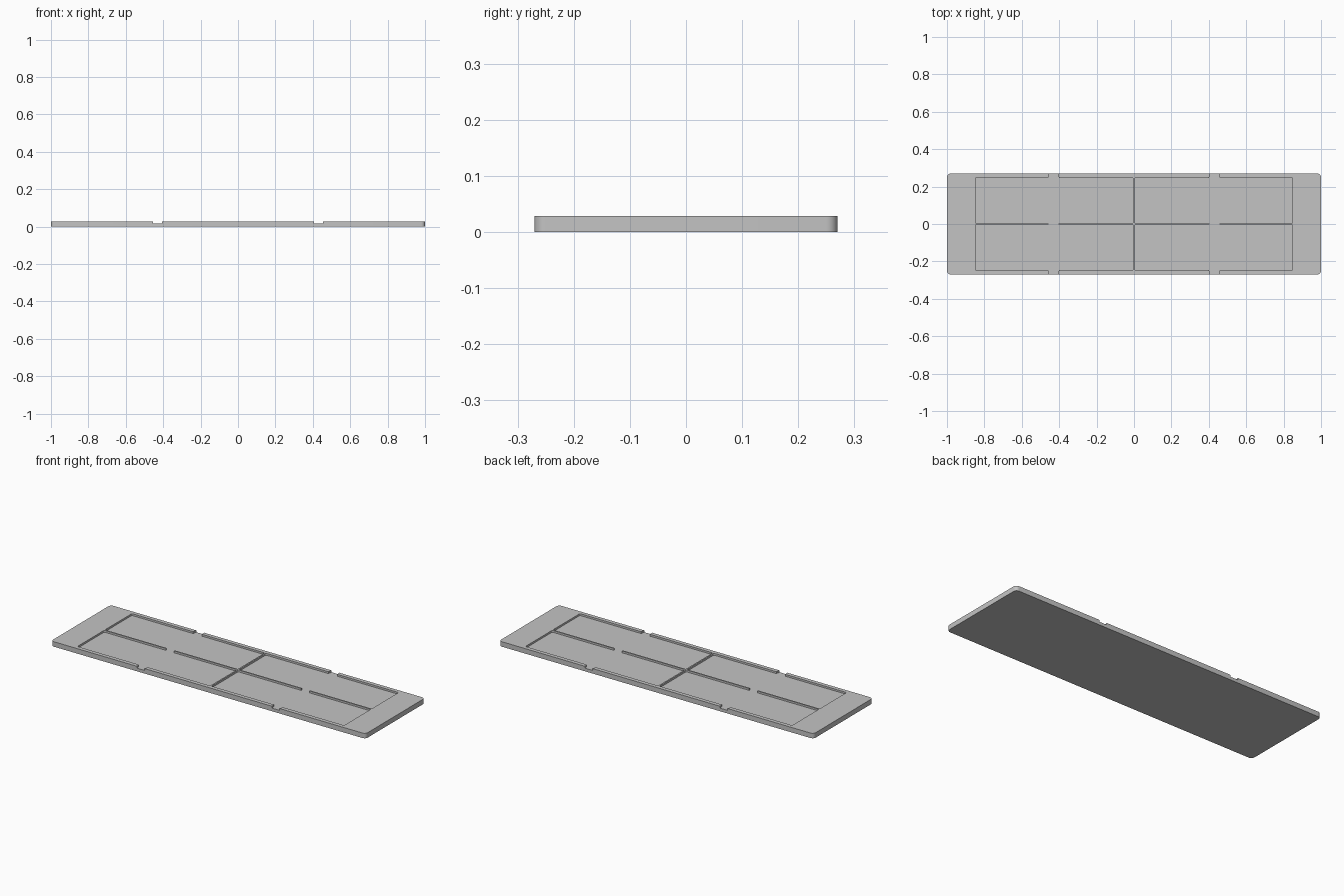
import bpy
import bmesh
from math import sin, cos, pi, radians

if "Cube" in bpy.data.objects:
    bpy.data.objects.remove(bpy.data.objects["Cube"])

HEIGHT, FLOOR = 0.0286, 0.018
HALF_X, HALF_Y = 1.0, 0.27
POCKET_X, POCKET_Y = 0.848, 0.247
RIB = 0.004          # half thickness of the dividing ribs
NOTCH_X = 0.43

grey = bpy.data.materials.new("light grey")
grey.use_nodes = True
colour = (0.55, 0.55, 0.55, 1)
grey.diffuse_color = colour
grey.node_tree.nodes["Principled BSDF"].inputs["Base Color"].default_value = colour


def rounded_rect(x0, x1, y0, y1, r, steps=8):
    """Counter-clockwise outline with rounded corners."""
    corners = [(x1 - r, y1 - r), (x0 + r, y1 - r), (x0 + r, y0 + r), (x1 - r, y0 + r)]
    return [(cx + r * cos((q + s / steps) * pi / 2), cy + r * sin((q + s / steps) * pi / 2))
            for q, (cx, cy) in enumerate(corners) for s in range(steps + 1)]


def prism(name, outline, z0, z1):
    """Extrude a flat outline between two heights."""
    bm = bmesh.new()
    face = bm.faces.new([bm.verts.new((x, y, z0)) for x, y in outline])
    top = bmesh.ops.extrude_face_region(bm, geom=[face])["geom"]
    verts = [g for g in top if isinstance(g, bmesh.types.BMVert)]
    bmesh.ops.translate(bm, verts=verts, vec=(0, 0, z1 - z0))
    bmesh.ops.recalc_face_normals(bm, faces=bm.faces)
    mesh = bpy.data.meshes.new(name)
    bm.to_mesh(mesh)
    bm.free()
    mesh.materials.append(grey)
    obj = bpy.data.objects.new(name, mesh)
    bpy.context.collection.objects.link(obj)
    return obj


# Slab with rounded corners
tray = prism("tray", rounded_rect(-HALF_X, HALF_X, -HALF_Y, HALF_Y, 0.02), 0, HEIGHT)
cutters = []

# Four shallow pockets, leaving thin ribs between them
for sx in (-1, 1):
    for sy in (-1, 1):
        x0, x1 = sorted((sx * RIB, sx * POCKET_X))
        y0, y1 = sorted((sy * RIB, sy * POCKET_Y))
        cutters.append(prism("pocket_cutter", rounded_rect(x0, x1, y0, y1, 0.006, 4), FLOOR, 0.1))

# Tapered finger notches through the rims and the long rib
half = [(0.022, -0.28), (0.029, -0.246), (0.026, 0), (0.029, 0.246), (0.022, 0.28)]
for cx in (-NOTCH_X, NOTCH_X):
    outline = [(cx + w, y) for w, y in half] + [(cx - w, y) for w, y in reversed(half)]
    cutters.append(prism("notch_cutter", outline, FLOOR, 0.1))

# Cut the slab, then remove the cutters
bpy.ops.object.select_all(action="DESELECT")
bpy.context.view_layer.objects.active = tray
tray.select_set(True)
for cutter in cutters:
    cutter.hide_render = True
    mod = tray.modifiers.new("cut", "BOOLEAN")
    mod.operation = "DIFFERENCE"
    mod.solver = "EXACT"
    mod.object = cutter
    bpy.ops.object.modifier_apply(modifier=mod.name)
    bpy.data.objects.remove(cutter)

bpy.ops.object.shade_smooth_by_angle(angle=radians(30))
